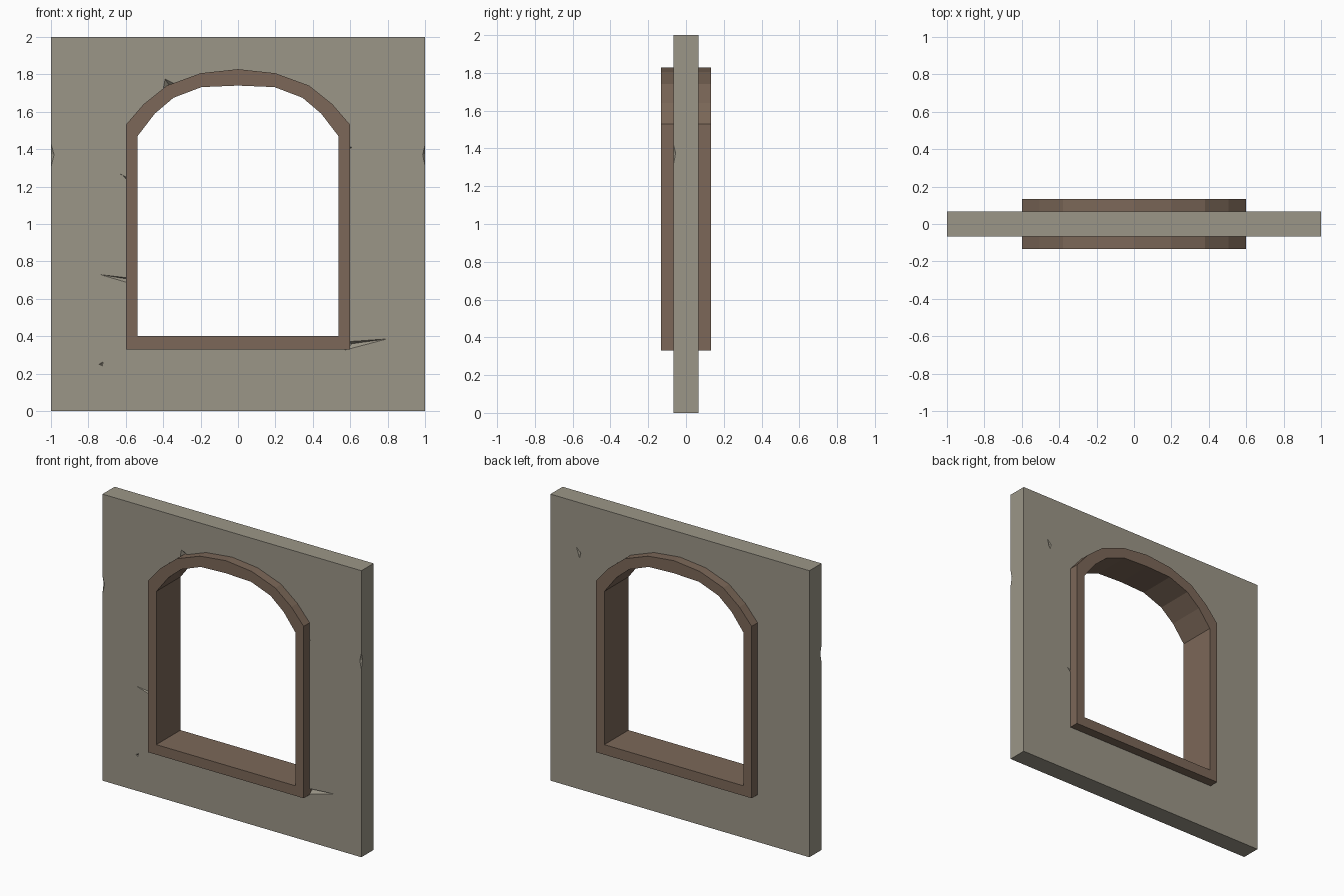
import bpy, bmesh

if "Cube" in bpy.data.objects:
    bpy.data.objects.remove(bpy.data.objects["Cube"])

WALL_Y, FRAME_Y = 0.067, 0.133


def material(name, color):
    m = bpy.data.materials.new(name)
    m.diffuse_color = (*color, 1)
    m.use_nodes = True
    m.node_tree.nodes["Principled BSDF"].inputs["Base Color"].default_value = m.diffuse_color
    return m


def finish(bm, name, mat=None):
    bmesh.ops.recalc_face_normals(bm, faces=bm.faces)
    mesh = bpy.data.meshes.new(name)
    bm.to_mesh(mesh)
    bm.free()
    ob = bpy.data.objects.new(name, mesh)
    bpy.context.collection.objects.link(ob)
    if mat:
        mesh.materials.append(mat)
    return ob


def mirrored(half):
    # half profile runs from the bottom corner up to the crown at x = 0
    return half + [(-x, z) for x, z in reversed(half[:-1])]


def carve(target, cutter):
    cutter.hide_render = True
    mod = target.modifiers.new(cutter.name, 'BOOLEAN')
    mod.operation, mod.solver, mod.object = 'DIFFERENCE', 'EXACT', cutter
    bpy.context.view_layer.objects.active = target
    bpy.ops.object.modifier_apply(modifier=mod.name)
    bpy.data.objects.remove(cutter)


outer = mirrored([(0.6, 0.33), (0.6, 1.53), (0.505, 1.64), (0.38, 1.74), (0.2, 1.806), (0, 1.828)])
inner = mirrored([(0.537, 0.4), (0.537, 1.47), (0.445, 1.59), (0.345, 1.675), (0.195, 1.732), (0, 1.74)])
stone = material("stone", (0.33, 0.305, 0.245))
wood = material("wood", (0.2, 0.137, 0.098))

# wall slab
bm = bmesh.new()
bmesh.ops.create_cube(bm, size=1)
for v in bm.verts:
    v.co = (v.co.x * 2, v.co.y * 2 * WALL_Y, v.co.z * 2 + 1)
wall = finish(bm, "wall", stone)

# arched opening cut through the wall
bm = bmesh.new()
rings = [[bm.verts.new((x, y, z)) for x, z in outer] for y in (-0.3, 0.3)]
n = len(outer)
for ring in rings:
    bm.faces.new(ring)
for i in range(n):
    j = (i + 1) % n
    bm.faces.new((rings[0][i], rings[0][j], rings[1][j], rings[1][i]))
carve(wall, finish(bm, "opening_cutter"))

# cracks and chips: side, outline on the wall face, deepest point (x, z), depth
cracks = [
    (-1, [(-0.74, 0.73), (-0.57, 0.71), (-0.57, 0.68)], (-0.585, 0.705), 0.02),
    (-1, [(-0.645, 1.277), (-0.57, 1.235), (-0.57, 1.215), (-0.62, 1.262)], (-0.59, 1.23), 0.02),
    (-1, [(0.8, 0.386), (0.57, 0.37), (0.57, 0.325)], (0.61, 0.36), 0.025),
    (-1, [(-0.39, 1.775), (-0.33, 1.745), (-0.40, 1.725)], (-0.37, 1.745), 0.02),
    (-1, [(0.61, 1.41), (0.58, 1.415), (0.58, 1.39)], (0.59, 1.405), 0.015),
    (-1, [(-0.745, 0.25), (-0.72, 0.265), (-0.725, 0.24)], (-0.73, 0.25), 0.005),
    (-1, [(-1.01, 1.26), (-1.01, 1.47), (-0.983, 1.37)], (-1.01, 1.38), 0.022),
    (-1, [(1.01, 1.26), (1.01, 1.47), (0.987, 1.37)], (1.01, 1.38), 0.022),
    (1, [(0.8, 1.685), (0.765, 1.65), (0.775, 1.61)], (0.775, 1.65), 0.01),
    (1, [(0.635, 0.78), (0.57, 0.75), (0.57, 0.72)], (0.59, 0.75), 0.015),
]
bm = bmesh.new()
for side, outline, (ax, az), depth in cracks:
    base = [bm.verts.new((x, side * (WALL_Y + 0.0005), z)) for x, z in outline]
    tip = bm.verts.new((ax, side * (WALL_Y - depth), az))
    bm.faces.new(base)
    for a, b in zip(base, base[1:] + base[:1]):
        bm.faces.new((a, b, tip))
carve(wall, finish(bm, "crack_cutter"))

# window frame: rectangular section swept round the arch
bm = bmesh.new()
section = [(outer, -FRAME_Y), (outer, FRAME_Y), (inner, FRAME_Y), (inner, -FRAME_Y)]
loops = [[bm.verts.new((x, y, z)) for x, z in pts] for pts, y in section]
for k in range(4):
    a, b = loops[k], loops[(k + 1) % 4]
    for i in range(n):
        j = (i + 1) % n
        bm.faces.new((a[i], a[j], b[j], b[i]))
finish(bm, "window_frame", wood)
